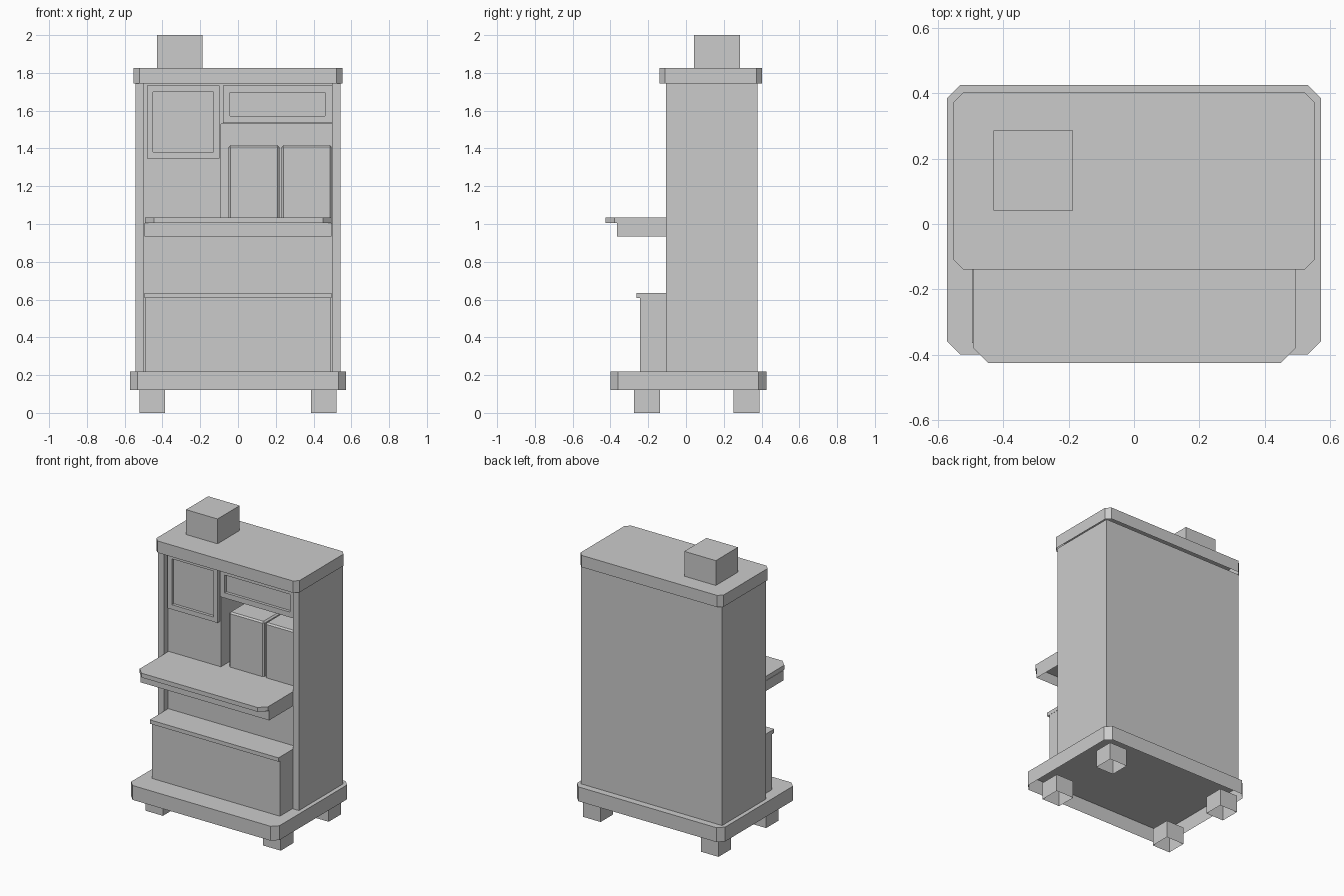
import bpy, bmesh

if "Cube" in bpy.data.objects:
    bpy.data.objects.remove(bpy.data.objects["Cube"])


def mesh_object(name, bm):
    me = bpy.data.meshes.new(name)
    bm.to_mesh(me)
    bm.free()
    ob = bpy.data.objects.new(name, me)
    bpy.context.collection.objects.link(ob)
    return ob


def slab(name, x, y, z, front=0.0, back=0.0, bottom=False):
    """Box from (min, max) ranges, with optional cut corners and open underside."""
    (x0, x1), (y0, y1), (z0, z1) = x, y, z
    pts = []
    for px, py, sx, sy, c in ((x0, y0, 1, 1, front), (x1, y0, -1, 1, front),
                              (x1, y1, -1, -1, back), (x0, y1, 1, -1, back)):
        if c:
            pair = [(px, py + sy * c), (px + sx * c, py)]
            pts += pair if sx == sy else pair[::-1]
        else:
            pts.append((px, py))
    bm = bmesh.new()
    face = bm.faces.new([bm.verts.new((a, b, z0)) for a, b in pts])
    ext = bmesh.ops.extrude_face_region(bm, geom=[face], use_keep_orig=True)
    bmesh.ops.translate(bm, vec=(0, 0, z1 - z0),
                        verts=[v for v in ext["geom"] if isinstance(v, bmesh.types.BMVert)])
    bmesh.ops.recalc_face_normals(bm, faces=bm.faces)
    if not bottom:
        low = [f for f in bm.faces if f.calc_center_median().z < z0 + 1e-5]
        bmesh.ops.delete(bm, geom=low, context='FACES')
    return mesh_object(name, bm)


def framed_panel(name, x, y, z, border, depth):
    """Box whose front face has a raised border around a sunken field."""
    ob = slab(name, x, y, z, bottom=True)
    bm = bmesh.new()
    bm.from_mesh(ob.data)
    front = min(bm.faces, key=lambda f: f.calc_center_median().y)
    bmesh.ops.inset_region(bm, faces=[front], thickness=border, use_even_offset=True)
    ext = bmesh.ops.extrude_discrete_faces(bm, faces=[front])
    bmesh.ops.translate(bm, vec=(0, depth, 0), verts=ext["faces"][0].verts)
    bm.to_mesh(ob.data)
    bm.free()
    return ob


# Base and feet, hollow underneath
slab("base", (-.572, .572), (-.40, .425), (.12, .22), .04, .04)
for side, sx in (("left", -1), ("right", 1)):
    for end, y in (("front", (-.275, -.137)), ("back", (.252, .388))):
        slab(f"{end}_{side}_foot", sorted((sx * .386, sx * .522)), y, (0, .12))
    # Side walls stand proud of the recessed front
    slab(f"{side}_wall", sorted((sx * .498, sx * .543)), (-.105, .378), (.22, 1.745))

# Cabinet core, leaving an open niche at upper right
FRONT = -.06
slab("back_panel", (-.498, .498), (.30, .378), (.22, 1.745))
slab("left_core", (-.498, -.09), (FRONT, .30), (.22, 1.745))
slab("lower_core", (-.09, .498), (FRONT, .30), (.22, 1.005))
slab("upper_core", (-.09, .498), (FRONT, .30), (1.53, 1.745), bottom=True)

# Crown and chimney block
slab("crown", (-.552, .552), (-.14, .403), (1.745, 1.827), .03, .03)
slab("chimney", (-.43, -.187), (.042, .286), (1.827, 2.0))

# Door and drawer fronts
framed_panel("upper_door", (-.483, -.098), (-.085, FRONT), (1.348, 1.733), .033, .02)
framed_panel("upper_drawer", (-.08, .497), (-.085, FRONT), (1.536, 1.733), .037, .02)

# Worktop with its apron
slab("worktop", (-.493, .496), (-.425, .30), (1.005, 1.035), .047)
slab("worktop_apron", (-.496, .496), (-.365, FRONT), (.935, 1.005))

# Lower chest and lid
slab("chest", (-.493, .493), (-.243, FRONT), (.22, .61))
slab("chest_lid", (-.496, .496), (-.263, FRONT), (.608, .635))

# Canisters in the niche, their lower edges sunk into the worktop
for name, x in (("left_canister", (-.05, .22)), ("right_canister", (.23, .496))):
    ob = slab(name, x, (-.03, .25), (1.02, 1.417))
    bev = ob.modifiers.new("edge", "BEVEL")
    bev.width = .01
    bev.segments = 1
